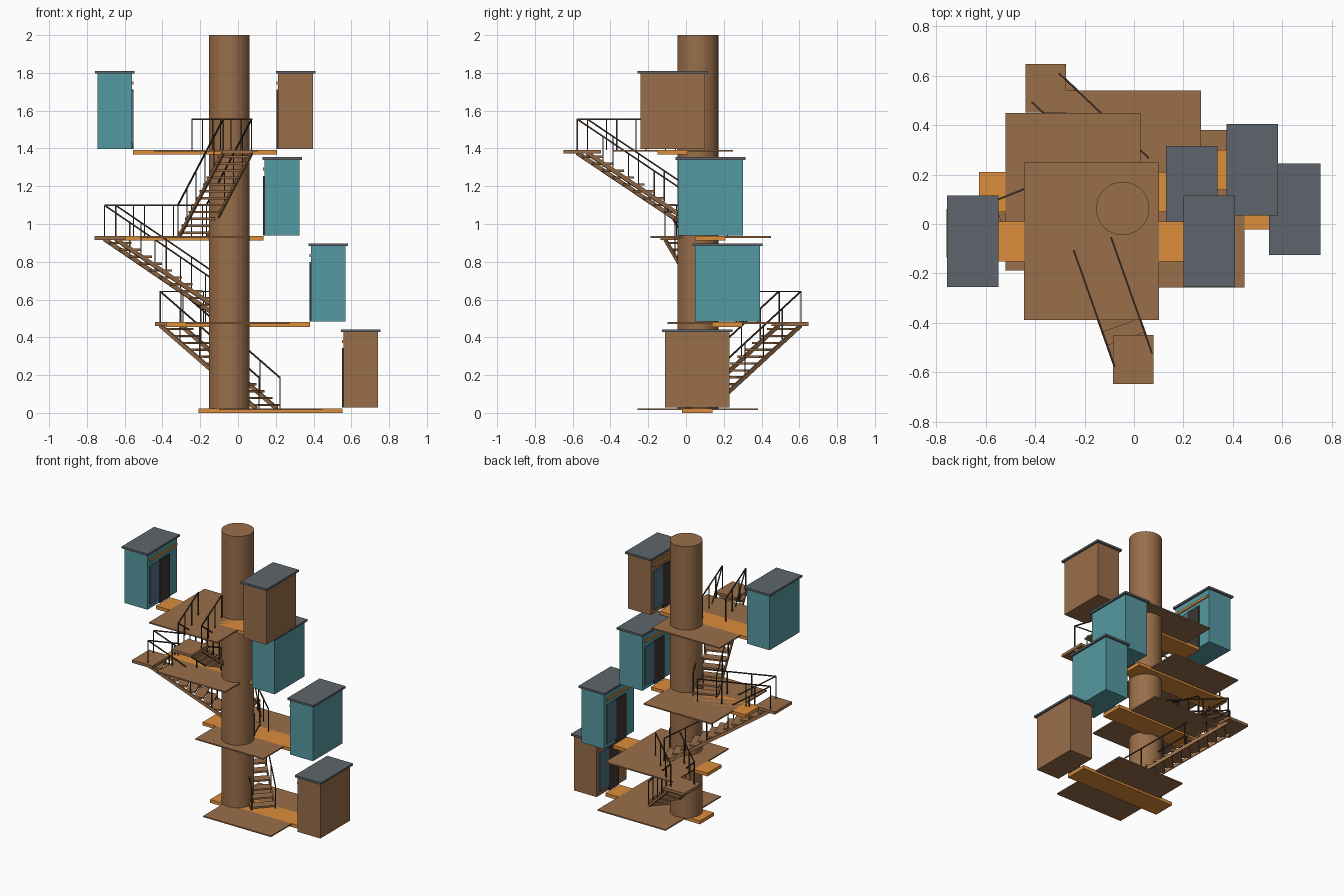
import bpy, math
from mathutils import Vector

old = bpy.data.objects.get("Cube")
if old:
    bpy.data.objects.remove(old, do_unlink=True)


def material(name, rgb):
    m = bpy.data.materials.new(name)
    m.use_nodes = True
    m.diffuse_color = (*rgb, 1)
    m.node_tree.nodes["Principled BSDF"].inputs["Base Color"].default_value = (*rgb, 1)
    return m


BROWN = material("brown wood", (0.32, 0.157, 0.068))
ORANGE = material("orange wood", (0.72, 0.27, 0.045))
TEAL = material("teal paint", (0.09, 0.32, 0.36))
SLATE = material("slate roof", (0.11, 0.13, 0.145))
DARK = material("dark rail", (0.062, 0.038, 0.024))
DOOR = material("dark door", (0.045, 0.037, 0.03))
GLASS = material("blue glass", (0.08, 0.17, 0.23))


def block(name, x, y, z, mat):
    """Box given by its (low, high) range on each axis."""
    verts = [(a, b, c) for a in x for b in y for c in z]
    faces = [(0, 1, 3, 2), (4, 6, 7, 5), (0, 4, 5, 1), (2, 3, 7, 6), (0, 2, 6, 4), (1, 5, 7, 3)]
    me = bpy.data.meshes.new(name)
    me.from_pydata(verts, [], faces)
    me.materials.append(mat)
    ob = bpy.data.objects.new(name, me)
    bpy.context.collection.objects.link(ob)
    return ob


def bar(name, a, b, mat, width=0.007, height=0.007):
    """Square bar from point a to point b."""
    d = b - a
    ob = block(name, (0, d.length), (-width / 2, width / 2), (-height / 2, height / 2), mat)
    ob.rotation_euler = (0, -math.atan2(d.z, math.hypot(d.x, d.y)), math.atan2(d.y, d.x))
    ob.location = a


def around(c, size):
    return (c - size / 2, c + size / 2)


# central trunk, standing on the lowest deck
bpy.ops.mesh.primitive_cylinder_add(vertices=40, radius=0.108, depth=1.98, location=(-0.046, 0.063, 1.01))
trunk = bpy.context.object
trunk.name = "trunk"
trunk.data.materials.append(BROWN)


def house(name, x, y, z, s, mat):
    """Cabin whose door wall stands at x; s is the outward direction of its back."""
    def span(a, b):
        return tuple(sorted((x + s * a, x + s * b)))

    def side(a, b):
        return tuple(sorted((y - s * a, y - s * b)))

    block(name + "_walls", span(0.006, 0.19), around(y, 0.343), (z, z + 0.402), mat)
    block(name + "_roof", span(-0.006, 0.203), around(y, 0.372), (z + 0.4, z + 0.414), SLATE)
    block(name + "_window", span(-0.001, 0.007), side(-0.145, -0.04), (z + 0.03, z + 0.31), GLASS)
    block(name + "_door", span(-0.002, 0.007), side(-0.04, 0.075), (z, z + 0.315), DOOR)
    block(name + "_lintel", span(-0.002, 0.007), side(-0.145, 0.165), (z + 0.342, z + 0.358), ORANGE)


def staircase(name, centre, heading, top, drop=0.456, run=0.72, steps=12):
    """Straight flight leaving a landing, with sloping and level handrails."""
    fwd = Vector((math.cos(heading), math.sin(heading), 0))
    left = Vector((-fwd.y, fwd.x, 0))
    start = Vector((*centre, top))
    up = Vector((0, 0, 0.163))
    slope = fwd * run - Vector((0, 0, drop))
    block(name + "_landing", around(centre[0], 0.165), around(centre[1], 0.197),
          (top - 0.02, top), BROWN)
    # treads
    for i in range(1, steps + 1):
        p = start + slope * (i / (steps + 0.5))
        bar(f"{name}_tread_{i}", p - left * 0.08, p + left * 0.08, BROWN, 0.066, 0.012)
    for tag, off in (("left", left * 0.08), ("right", left * -0.08)):
        a = start + off
        under = Vector((0, 0, -0.016))
        bar(f"{name}_stringer_{tag}", a + under, a + slope * 0.97 + under, BROWN, 0.01, 0.022)
        # sloping handrail and its posts
        bar(f"{name}_handrail_{tag}", a + up, a + slope + up, DARK)
        for i in range(6):
            p = a + slope * (i / 5)
            bar(f"{name}_post_{tag}_{i}", p, p + up, DARK, 0.006, 0.006)
        # level guard rail beside the opening
        bar(f"{name}_guard_{tag}", a + up, a + fwd * 0.495 + up, DARK)
        for i in range(1, 4):
            p = a + fwd * (0.165 * i)
            bar(f"{name}_guard_post_{tag}_{i}", p, p + up, DARK, 0.006, 0.006)


# floors: deck corner (x, y), walkway start (x, y), top height
floors = [
    ((-0.10, -0.258), (-0.21, -0.022), 0.024),
    ((-0.275, -0.098), (-0.382, 0.138), 0.48),
    ((-0.52, -0.188), (-0.627, 0.048), 0.936),
    ((-0.445, -0.388), (-0.555, -0.152), 1.392),
]
house_paint = [BROWN, TEAL, TEAL, BROWN]
for n, ((dx, dy), (wx, wy), top) in enumerate(floors, 1):
    block(f"deck_{n}", (dx, dx + 0.547), (dy, dy + 0.638), (top - 0.009, top), BROWN)
    block(f"walkway_{n}", (wx, wx + 0.762), (wy, wy + 0.162), (top - 0.024, top), ORANGE)
    house(f"house_{n}", wx + 0.762, wy + 0.082, top + 0.004, 1, house_paint[n - 1])
house("house_5", -0.555, -0.07, 1.396, -1, TEAL)

# flights between the floors
staircase("lower_stair", (-0.357, 0.55), math.atan2(-0.686, 0.727), floors[1][2])
staircase("middle_stair", (-0.677, -0.037), math.atan2(0.37, 0.93), floors[2][2])
staircase("upper_stair", (-0.003, -0.549), math.atan2(0.943, -0.333), floors[3][2])
